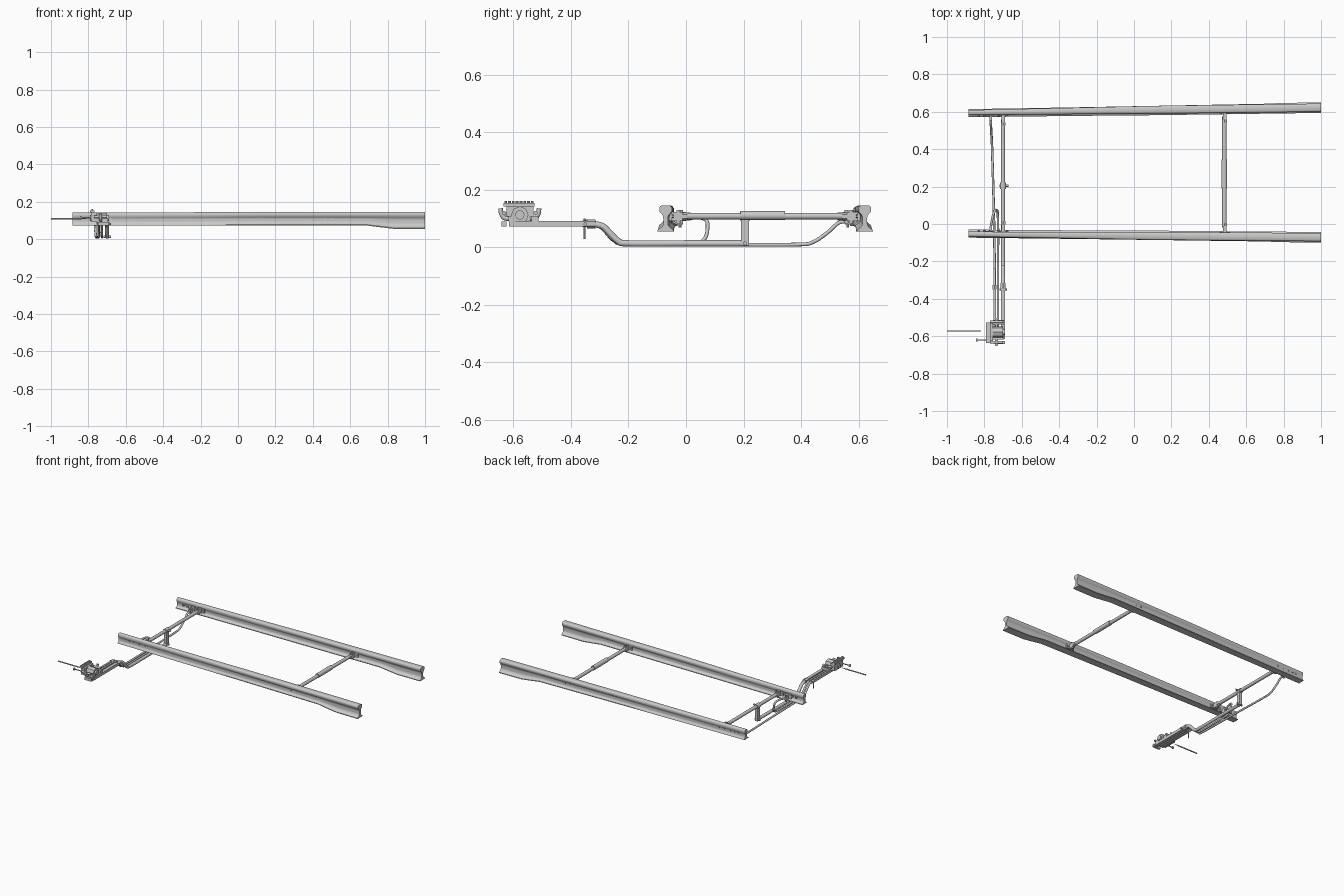
import bpy, bmesh, math
from mathutils import Vector

steel = bpy.data.materials.new("steel_grey")
steel.diffuse_color = (0.59, 0.59, 0.59, 1)


def finish(name, bm, angle=35):
    bmesh.ops.recalc_face_normals(bm, faces=bm.faces)
    me = bpy.data.meshes.new(name)
    bm.to_mesh(me)
    bm.free()
    ob = bpy.data.objects.new(name, me)
    bpy.context.collection.objects.link(ob)
    me.materials.append(steel)
    bpy.ops.object.select_all(action='DESELECT')
    ob.select_set(True)
    bpy.context.view_layer.objects.active = ob
    bpy.ops.object.shade_smooth_by_angle(angle=math.radians(angle))
    return ob


def box(name, x, y, z):
    bm = bmesh.new()
    bmesh.ops.create_cube(bm, size=1)
    for v in bm.verts:
        v.co = [(r[0] + r[1]) / 2 + c * (r[1] - r[0]) for c, r in zip(v.co, (x, y, z))]
    return finish(name, bm)


def rod(name, a, b, r, sides=16, r2=None):
    a, b = Vector(a), Vector(b)
    bm = bmesh.new()
    bmesh.ops.create_cone(bm, cap_ends=True, segments=sides, radius1=r,
                          radius2=r if r2 is None else r2, depth=(b - a).length)
    q = (b - a).to_track_quat('Z', 'Y')
    for v in bm.verts:
        v.co = q @ v.co + (a + b) / 2
    return finish(name, bm)


def skin(bm, rings):
    for a, b in zip(rings, rings[1:]):
        for k in range(len(a)):
            j = (k + 1) % len(a)
            bm.faces.new((a[k], a[j], b[j], b[k]))
    bm.faces.new(rings[0])
    bm.faces.new(rings[-1])


def pipe(name, pts, r, smooth=6):
    # bent bar swept along a spline through the points
    pts = [Vector(p) for p in pts]
    ext = [pts[0] * 2 - pts[1]] + pts + [pts[-1] * 2 - pts[-2]]
    path = []
    for i in range(1, len(ext) - 2):
        p0, p1, p2, p3 = ext[i - 1:i + 3]
        for k in range(smooth):
            t = k / smooth
            path.append(0.5 * (2 * p1 + (p2 - p0) * t + (2 * p0 - 5 * p1 + 4 * p2 - p3) * t * t
                               + (3 * p1 - p0 - 3 * p2 + p3) * t ** 3))
    path.append(pts[-1])
    bm, rings, n = bmesh.new(), [], 12
    for i, p in enumerate(path):
        d = path[min(i + 1, len(path) - 1)] - path[max(i - 1, 0)]
        u = d.cross(Vector((1, 0, 0))).normalized()
        w = d.cross(u).normalized()
        rings.append([bm.verts.new(p + r * (u * math.cos(2 * math.pi * k / n) + w * math.sin(2 * math.pi * k / n)))
                      for k in range(n)])
    skin(bm, rings)
    return finish(name, bm)


def section(inner, outer, hin, hout, web, zb, zt):
    # rail cross-section: foot, web as one long concave curve, rounded head
    zf, zh = zb + 0.007, zt - 0.024

    def flank(foot, head):
        pts = [(foot, zb), (foot, zf - 0.002)]
        for k in range(1, 10):
            t = k / 10
            reach = (foot if t < 0.5 else head) - web
            pts.append((web + reach * abs(2 * t - 1) ** 4, zf + (zh - zf) * t))
        return pts + [(head, zh + 0.003), (head, zt - 0.008), (head - 0.003, zt - 0.003), (head - 0.008, zt)]
    return flank(outer, hout) + [(-o, z) for o, z in reversed(flank(inner, hin))]


# the two switch blades, tapering to the tip and forged to full rail at the heel
STATIONS = [(-0.885, 0.025, 0.018, 0.014, 0.013, 0.009, 0.074, 0.142),
            (-0.30, 0.026, 0.020, 0.017, 0.018, 0.010, 0.074, 0.144),
            (0.10, 0.028, 0.022, 0.020, 0.022, 0.010, 0.074, 0.146),
            (0.69, 0.028, 0.025, 0.022, 0.022, 0.010, 0.073, 0.146),
            (0.76, 0.028, 0.027, 0.022, 0.022, 0.009, 0.064, 0.146),
            (0.83, 0.028, 0.028, 0.022, 0.022, 0.008, 0.056, 0.146),
            (1.0, 0.028, 0.028, 0.022, 0.022, 0.008, 0.056, 0.146)]


def blade_y(side, x):
    # centre line of the far (1) or near (-1) blade
    t = (x + 0.885) / 1.885
    return 0.596 + 0.026 * t if side > 0 else -0.055 - 0.016 * t


for side, tag in ((1, "far"), (-1, "near")):
    def yi(x, d):
        return blade_y(side, x) - side * d
    bm, rings = bmesh.new(), []
    for x, *s in STATIONS:
        rings.append([bm.verts.new((x, yi(x, -o), z)) for o, z in section(*s)])
    skin(bm, rings)
    finish(tag + "_blade", bm, 45)
    # bolts through the web and the rod brackets
    for i, x in enumerate((-0.83, -0.80, -0.77, -0.725, -0.68, 0.465, 0.505)):
        rod(f"{tag}_web_bolt_{i}", (x, yi(x, 0.024), 0.108), (x, yi(x, -0.014), 0.108), 0.006, 6)
    for i, x in enumerate((-0.70, 0.485)):
        box(f"{tag}_bracket_plate_{i}", (x - 0.03, x + 0.03), sorted((yi(x, 0.009), yi(x, 0.018))), (0.092, 0.122))
        box(f"{tag}_bracket_lug_{i}", (x - 0.009, x + 0.009), sorted((yi(x, 0.015), yi(x, 0.055))), (0.092, 0.124))
        rod(f"{tag}_bracket_pin_{i}", (x, yi(x, 0.04), 0.084), (x, yi(x, 0.04), 0.13), 0.007, 12)
        rod(f"{tag}_rod_nut_{i}", (x, yi(x, 0.055), 0.108), (x, yi(x, 0.072), 0.108), 0.014, 6)
    x = -0.765
    box(tag + "_detector_plate", (x - 0.025, x + 0.02), sorted((yi(x, 0.008), yi(x, 0.018))), (0.088, 0.12))
    box(tag + "_detector_lug", (x - 0.007, x + 0.007), sorted((yi(x, 0.018), yi(x, 0.045))), (0.08, 0.105))
    rod(tag + "_detector_pin", (x, yi(x, 0.035), 0.07), (x, yi(x, 0.035), 0.112), 0.005, 10)

# tie rods
rod("middle_tie_rod", (0.483, -0.02, 0.109), (0.483, 0.575, 0.109), 0.0115)
rod("middle_tie_sleeve", (0.483, 0.19, 0.111), (0.483, 0.345, 0.111), 0.0155)
rod("front_tie_rod", (-0.70, -0.015, 0.109), (-0.70, 0.56, 0.109), 0.0115)

# drive bracket under the front tie rod
rod("drive_clamp", (-0.70, 0.188, 0.109), (-0.70, 0.222, 0.109), 0.016)
box("drive_hanger", (-0.71, -0.69), (0.191, 0.219), (0.006, 0.105))
rod("drive_pin", (-0.72, 0.205, 0.014), (-0.68, 0.205, 0.014), 0.007, 12)
rod("clamp_bolt", (-0.71, 0.205, 0.112), (-0.67, 0.205, 0.112), 0.006, 12)

# cranked drive bar
pipe("drive_bar", [(-0.70, 0.215, 0.014), (-0.70, 0.0, 0.014), (-0.70, -0.20, 0.014), (-0.70, -0.235, 0.022),
                   (-0.70, -0.265, 0.05), (-0.70, -0.29, 0.074), (-0.70, -0.33, 0.082), (-0.70, -0.36, 0.082)], 0.011)
rod("drive_coupling", (-0.70, -0.315, 0.082), (-0.70, -0.345, 0.082), 0.016, 6)
rod("drive_coupling_pin", (-0.68, -0.35, 0.082), (-0.72, -0.35, 0.082), 0.006, 10)
box("drive_slide", (-0.712, -0.69), (-0.615, -0.345), (0.072, 0.092))
box("drive_slide_end", (-0.745, -0.69), (-0.642, -0.625), (0.073, 0.091))

# detector bars to each blade
pipe("far_detector_bar", [(-0.765, 0.56, 0.09), (-0.765, 0.53, 0.085), (-0.763, 0.49, 0.05), (-0.76, 0.44, 0.018),
                          (-0.758, 0.38, 0.010), (-0.75, 0.1, 0.010), (-0.745, -0.20, 0.012), (-0.745, -0.25, 0.024),
                          (-0.745, -0.285, 0.06), (-0.745, -0.315, 0.083), (-0.745, -0.35, 0.085)], 0.0065)
pipe("near_detector_bar", [(-0.765, -0.01, 0.098), (-0.755, 0.04, 0.104), (-0.745, 0.07, 0.095), (-0.738, 0.075, 0.07),
                           (-0.73, 0.068, 0.035), (-0.728, 0.045, 0.016), (-0.727, 0.0, 0.012),
                           (-0.727, -0.20, 0.012), (-0.727, -0.25, 0.026), (-0.727, -0.285, 0.06),
                           (-0.727, -0.315, 0.085), (-0.727, -0.35, 0.085)], 0.0065)
rod("detector_coupling", (-0.745, -0.325, 0.085), (-0.745, -0.35, 0.085), 0.012, 6)
rod("detector_joint_pin", (-0.745, -0.353, 0.03), (-0.745, -0.353, 0.10), 0.003, 10)
for i, x in enumerate((-0.745, -0.727)):
    box(f"detector_slide_{i}", (x - 0.006, x + 0.006), (-0.61, -0.345), (0.074, 0.092))

# lock assembly at the end of the slides
rod("lock_body", (-0.755, -0.578, 0.113), (-0.70, -0.578, 0.113), 0.03, 8)
rod("lock_hub", (-0.79, -0.578, 0.113), (-0.69, -0.578, 0.113), 0.016)
box("lock_top_plate", (-0.79, -0.768), (-0.635, -0.527), (0.142, 0.154))
for i in range(8):
    y = -0.627 + i * 0.0132
    rod(f"lock_top_stud_{i}", (-0.779, y, 0.153), (-0.779, y, 0.161), 0.005, 8)
box("lock_cross_beam", (-0.785, -0.755), (-0.625, -0.53), (0.094, 0.143))
for i, y in enumerate((-0.525, -0.605)):
    box(f"lock_saddle_{i}", (-0.755, -0.695), (y - 0.012, y + 0.012), (0.09, 0.11))
for s in (-1, 1):
    y = -0.578 + s * 0.055
    pipe("lock_ear", [(-0.735, -0.578 + s * 0.035, 0.10), (-0.735, y, 0.103), (-0.735, y + s * 0.010, 0.12),
                      (-0.735, y + s * 0.012, 0.136)], 0.008)
    rod("lock_stub", (-0.77, y, 0.12), (-0.70, y, 0.12), 0.007, 12)

# handle pins standing off to the side
rod("long_pin", (-0.85, -0.572, 0.11), (-1.0, -0.572, 0.11), 0.004, 10)
rod("long_pin_tip", (-0.85, -0.572, 0.11), (-0.815, -0.572, 0.11), 0.004, 10, 0.001)
rod("short_pin", (-0.785, -0.62, 0.115), (-0.84, -0.62, 0.115), 0.0035, 10)
rod("short_pin_head", (-0.836, -0.62, 0.115), (-0.845, -0.62, 0.115), 0.009, 12)
